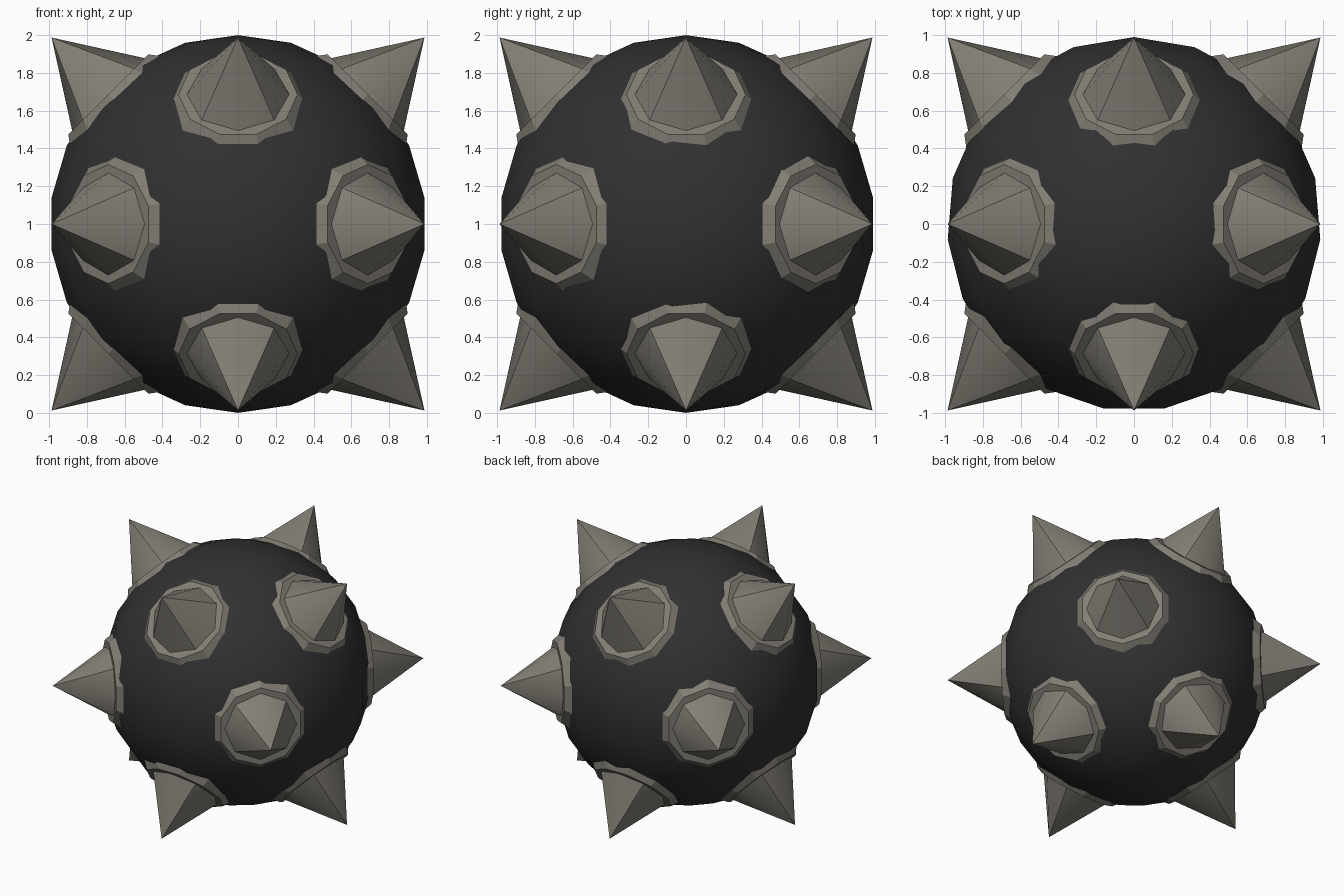
import bpy, bmesh, math
from mathutils import Vector, Matrix

cube = bpy.data.objects.get("Cube")
if cube:
    bpy.data.objects.remove(cube, do_unlink=True)

CENTRE = Vector((0, 0, 1))


def material(name, rgb, roughness=0.7):
    mat = bpy.data.materials.new(name)
    mat.use_nodes = True
    mat.diffuse_color = (*rgb, 1)
    bsdf = mat.node_tree.nodes["Principled BSDF"]
    bsdf.inputs["Base Color"].default_value = (*rgb, 1)
    bsdf.inputs["Roughness"].default_value = roughness
    return mat


black = material("matte black", (0.03, 0.03, 0.03))
stone = material("warm grey", (0.225, 0.21, 0.178))


def add_object(name, bm, mat, matrix):
    bmesh.ops.recalc_face_normals(bm, faces=bm.faces)
    mesh = bpy.data.meshes.new(name)
    bm.to_mesh(mesh)
    bm.free()
    mesh.materials.append(mat)
    obj = bpy.data.objects.new(name, mesh)
    obj.matrix_world = matrix
    bpy.context.collection.objects.link(obj)
    return obj


def frustum(sides, low, high, r_low, r_high, turn):
    """Cone or truncated cone along z, between heights low and high."""
    bm = bmesh.new()
    place = Matrix.Translation((0, 0, (low + high) / 2)) @ Matrix.Rotation(turn, 4, "Z")
    bmesh.ops.create_cone(bm, cap_ends=True, segments=sides, radius1=r_low,
                          radius2=r_high, depth=high - low, matrix=place)
    bmesh.ops.remove_doubles(bm, verts=bm.verts, dist=0.0001)
    return bm


def turn_to(verts, angle):
    """Rotate about z so that one outermost vertex lies at the given angle."""
    v = max(verts, key=lambda p: p.co.xy.length).co
    spin = Matrix.Rotation(angle - math.atan2(v.y, v.x), 4, "Z")
    for p in verts:
        p.co = spin @ p.co


# Ball body
bm = bmesh.new()
bmesh.ops.create_uvsphere(bm, u_segments=19, v_segments=11, radius=1)
turn_to(bm.verts, math.pi / 2)
for f in bm.faces:
    f.smooth = True
add_object("ball_body", bm, black, Matrix.Translation(CENTRE))


def spike(label, axis, side):
    # Local z runs outward, local x lies in the plane of the two axes
    out = axis.normalized()
    tangent = out.cross(side)
    frame = Matrix((tangent, side, out)).transposed().to_4x4()
    frame = Matrix.Translation(CENTRE) @ frame

    # Ten-sided collar, with a flat side along local x
    bm = frustum(10, 0.86, 0.971, 0.402, 0.315, 0)
    turn_to(bm.verts, math.radians(18))
    add_object("spike_collar_" + label, bm, stone, frame)

    # Eight-sided point, creased on its diagonal edges
    bm = frustum(8, 0.94, 1.396, 0.291, 0, 0)
    turn_to(bm.verts, 0)
    for f in bm.faces:
        f.smooth = len(f.verts) == 3
    for e in bm.edges:
        mid = (e.verts[0].co + e.verts[1].co) / 2
        slanted = abs(e.verts[0].co.z - e.verts[1].co.z) > 0.1
        diagonal = min(abs(mid.x), abs(mid.y)) > 0.01
        e.smooth = slanted and not diagonal
    add_object("spike_point_" + label, bm, stone, frame)


# Twelve spikes, four in each coordinate plane
for k in range(3):
    for a in (-1, 1):
        for b in (-1, 1):
            axis, side = Vector(), Vector()
            side[k] = 1
            axis[(k + 1) % 3], axis[(k + 2) % 3] = a, b
            names = (("right", "left"), ("front", "back"), ("bottom", "top"))
            words = [names[i][axis[i] > 0] for i in range(3) if axis[i]]
            spike("_".join(words), axis, side)
